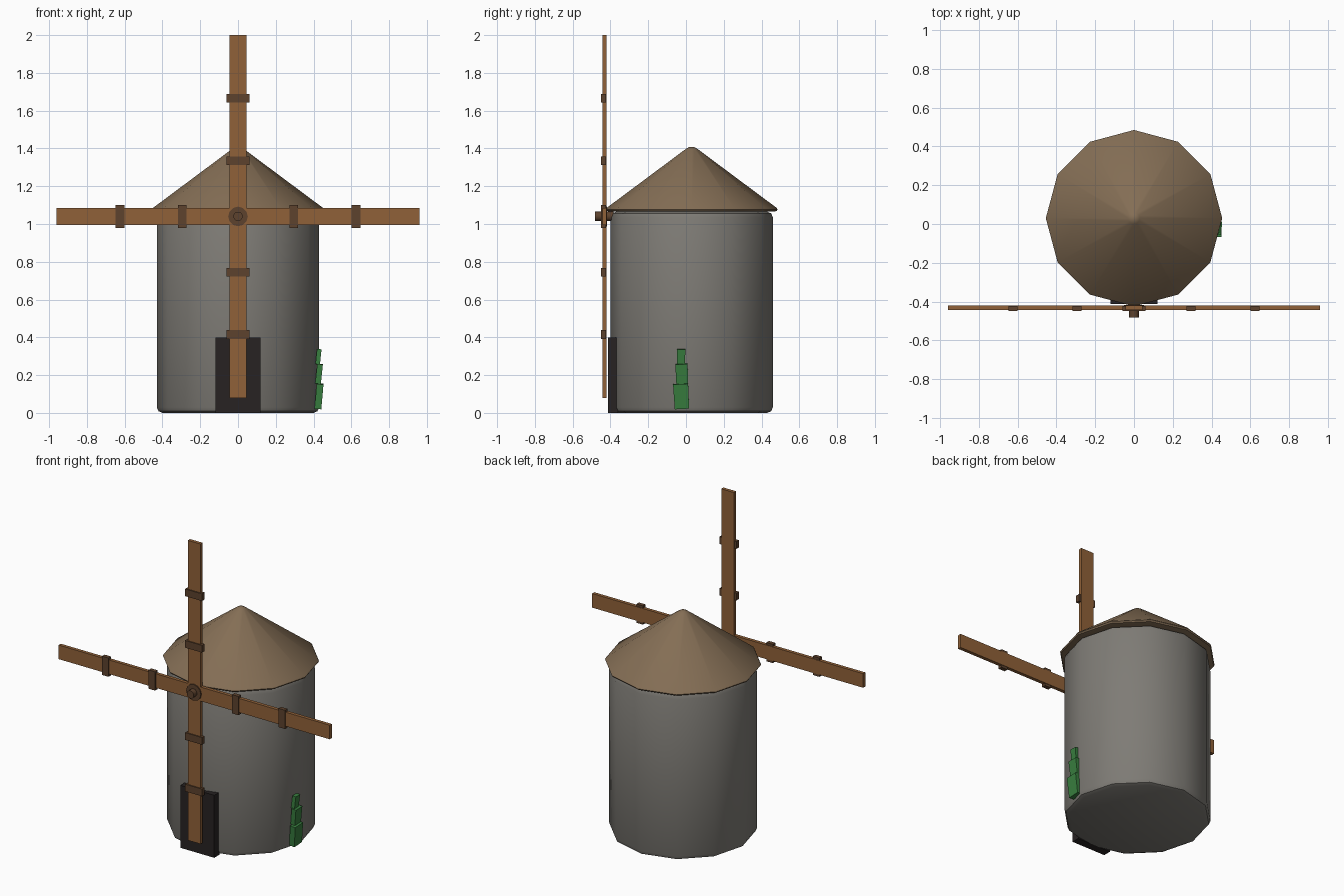
import bpy, bmesh
from math import pi, radians
from mathutils import Matrix, Vector

if "Cube" in bpy.data.objects:
    bpy.data.objects.remove(bpy.data.objects["Cube"])

CY = 0.03      # tower axis in y
HUB_Z = 1.04   # height of the sail axle


def material(name, rgb):
    m = bpy.data.materials.new(name)
    m.diffuse_color = (*rgb, 1)
    m.use_nodes = True
    m.node_tree.nodes["Principled BSDF"].inputs["Base Color"].default_value = m.diffuse_color
    return m


STONE = material("stone", (0.21, 0.20, 0.18))
ROOF = material("roof", (0.23, 0.155, 0.09))
WOOD = material("wood", (0.28, 0.12, 0.04))
DARK_WOOD = material("dark_wood", (0.11, 0.055, 0.027))
DOOR = material("door", (0.02, 0.016, 0.016))
LEAF = material("leaf", (0.04, 0.21, 0.05))


def finish(name, bm, mat, smooth=False):
    bmesh.ops.recalc_face_normals(bm, faces=bm.faces)
    me = bpy.data.meshes.new(name)
    bm.to_mesh(me)
    bm.free()
    ob = bpy.data.objects.new(name, me)
    bpy.context.collection.objects.link(ob)
    me.materials.append(mat)
    if smooth:
        bpy.ops.object.select_all(action='DESELECT')
        ob.select_set(True)
        bpy.context.view_layer.objects.active = ob
        bpy.ops.object.shade_smooth_by_angle(angle=radians(40))
    return ob


def lathe(name, profile, mat, sides=12):
    """Polygonal solid of revolution about the tower axis; profile is (radius, z)."""
    bm = bmesh.new()
    rings = []
    for r, z in profile:
        rings.append([bm.verts.new(Matrix.Rotation(2 * pi * i / sides, 3, 'Z') @ Vector((r, 0, z))
                                   + Vector((0, CY, 0))) for i in range(sides)])
    for a, b in zip(rings, rings[1:]):
        for i in range(sides):
            j = (i + 1) % sides
            bm.faces.new((a[i], a[j], b[j], b[i]))
    bm.faces.new(rings[0])
    bm.faces.new(rings[-1])
    return finish(name, bm, mat, True)


def box(name, centre, size, mat, turn=None, taper=1.0):
    """Box with optional rotation matrix and narrowed top."""
    bm = bmesh.new()
    bmesh.ops.create_cube(bm, size=1)
    for v in bm.verts:
        if v.co.z > 0:
            v.co.y *= taper
    bm.transform(Matrix.Diagonal((*size, 1)))
    if turn:
        bm.transform(turn)
    bm.transform(Matrix.Translation(centre))
    return finish(name, bm, mat)


def disc(name, radius, y0, y1, mat, sides):
    bm = bmesh.new()
    bmesh.ops.create_cone(bm, cap_ends=True, segments=sides, radius1=radius, radius2=radius, depth=y1 - y0)
    bm.transform(Matrix.Translation((0, (y0 + y1) / 2, HUB_Z)) @ Matrix.Rotation(pi / 2, 4, 'X'))
    return finish(name, bm, mat, True)


# Tower and conical roof with softened rims
lathe("tower", [(0.40, 0), (0.421, 0.009), (0.43, 0.03), (0.43, 1.035),
                (0.421, 1.056), (0.40, 1.065)], STONE)
lathe("roof", [(0.438, 1.066), (0.45, 1.069), (0.455, 1.077), (0.449, 1.086),
               (0.03, 1.398), (0.015, 1.407)], ROOF)

# Doorway slab
box("door", (0, -0.386, 0.20), (0.24, 0.052, 0.40), DOOR)

# Four sails, each with two clamps
for k in range(4):
    turn = Matrix.Rotation(k * pi / 2, 4, 'Y')
    start = 0 if k % 2 == 0 else 0.045

    def along(d, y):
        return turn @ Vector((0, 0, d)) + Vector((0, y, HUB_Z))

    box(f"sail_{k}", along((start + 0.96) / 2, -0.432), (0.09, 0.022, 0.96 - start), WOOD, turn)
    for n, d in enumerate((0.295, 0.625)):
        box(f"sail_clamp_{k}_{n}", along(d, -0.437), (0.12, 0.026, 0.046), DARK_WOOD, turn)

# Hub plate and axle
disc("hub_plate", 0.052, -0.45, -0.418, DARK_WOOD, 12)
disc("axle", 0.025, -0.483, -0.385, DARK_WOOD, 12)

# Climbing plant: three stacked leaning segments
for n, (x, y, z, w, h, d, ty, tx) in enumerate((
        (0.429, -0.025, 0.088, 0.076, 0.132, 0.036, 5, 3),
        (0.429, -0.022, 0.207, 0.062, 0.104, 0.030, 6, 2),
        (0.426, -0.026, 0.297, 0.042, 0.080, 0.024, 6, -2))):
    turn = Matrix.Rotation(radians(ty), 4, 'Y') @ Matrix.Rotation(radians(tx), 4, 'X')
    box(f"plant_{n}", (x, y, z), (d, w, h), LEAF, turn, 1.05)
